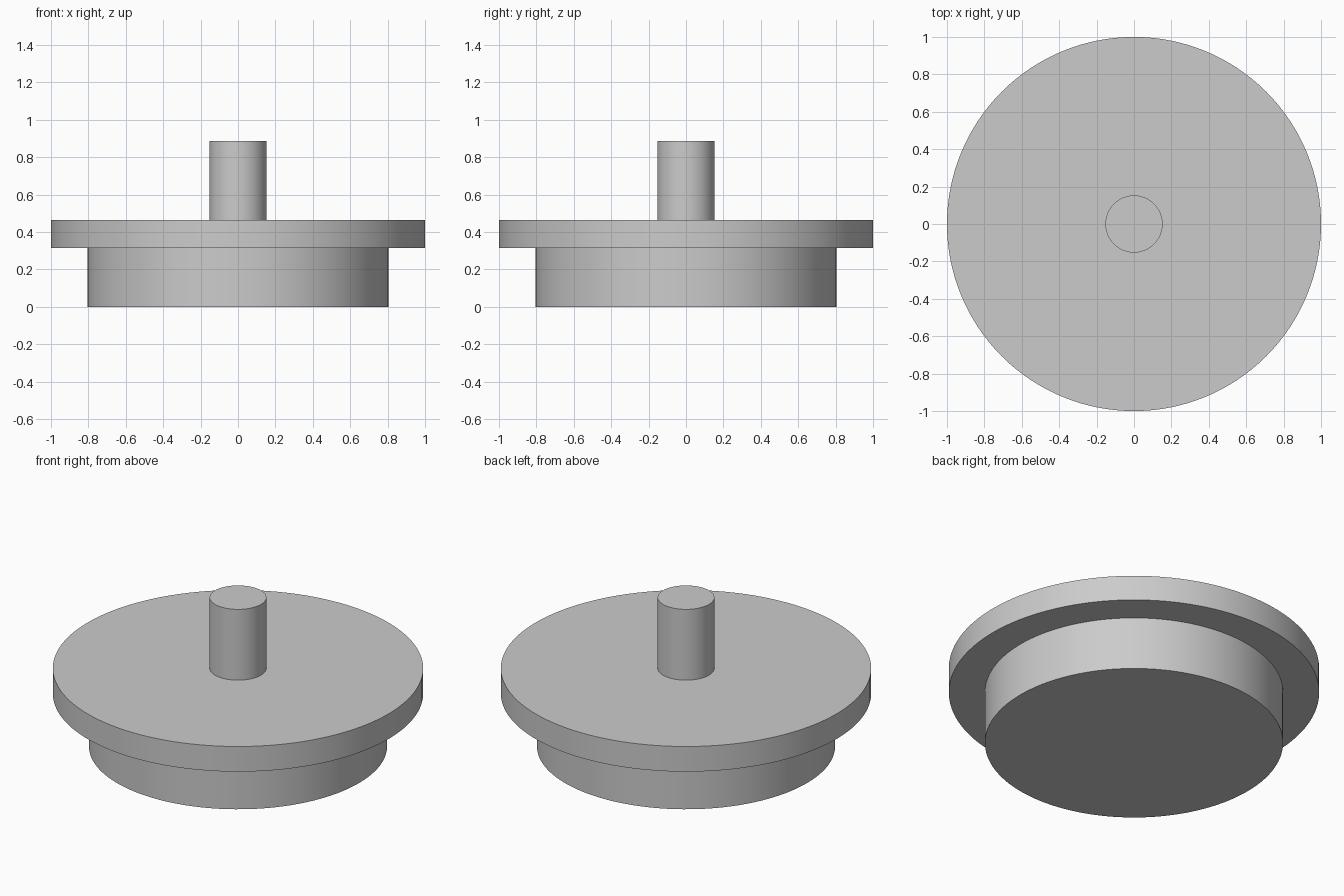
import bpy

cube = bpy.data.objects.get("Cube")
if cube:
    bpy.data.objects.remove(cube, do_unlink=True)

# Single plain grey
grey = bpy.data.materials.new("light_grey")
grey.use_nodes = True
colour = (0.6, 0.6, 0.6, 1.0)
grey.diffuse_color = colour
grey.node_tree.nodes["Principled BSDF"].inputs["Base Color"].default_value = colour


def disc(name, radius, bottom, top, sides=128):
    """Upright cylinder spanning two heights, smooth around its side."""
    bpy.ops.mesh.primitive_cylinder_add(
        vertices=sides, radius=radius, depth=top - bottom,
        location=(0, 0, (bottom + top) / 2))
    obj = bpy.context.object
    obj.name = name
    obj.data.materials.append(grey)
    bpy.ops.object.shade_smooth_by_angle()
    return obj


# Plug, wide flange and central pin stacked on one axis
disc("lower_plug", 0.805, 0.0, 0.315)
disc("flange", 1.0, 0.315, 0.465)
disc("centre_pin", 0.153, 0.465, 0.887)
